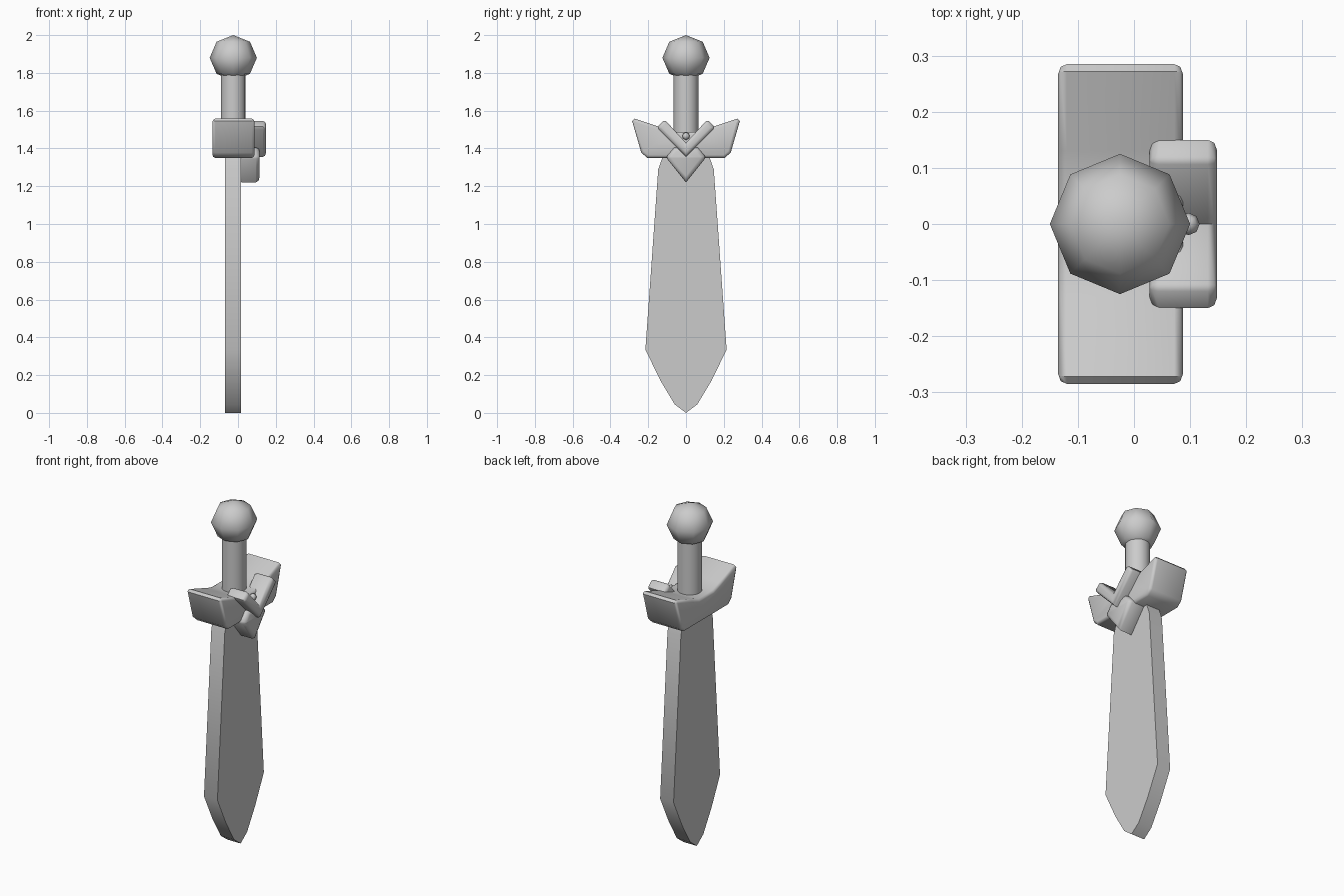
import bpy, bmesh, math

if "Cube" in bpy.data.objects:
    bpy.data.objects.remove(bpy.data.objects["Cube"])

CX = -0.025  # axis of blade and grip


def finish(ob, angle=50):
    bpy.ops.object.select_all(action='DESELECT')
    ob.select_set(True)
    bpy.context.view_layer.objects.active = ob
    bpy.ops.object.shade_smooth_by_angle(angle=math.radians(angle))


def slab(name, half, x0, x1, bevel=0.0):
    """Mirror a half profile (y, z) across y = 0, extrude along x, round the rims."""
    pts = half + [(-y, z) for y, z in reversed(half) if y > 0]
    bm = bmesh.new()
    face = bm.faces.new([bm.verts.new((x0, y, z)) for y, z in pts])
    ext = bmesh.ops.extrude_face_region(bm, geom=[face])
    for v in ext['geom']:
        if isinstance(v, bmesh.types.BMVert):
            v.co.x = x1
    bmesh.ops.recalc_face_normals(bm, faces=bm.faces[:])
    if bevel:
        rims = [e for e in bm.edges if abs(e.verts[0].co.x - e.verts[1].co.x) < 1e-5]
        bmesh.ops.bevel(bm, geom=rims, offset=bevel, segments=2, profile=0.5,
                        affect='EDGES', clamp_overlap=True)
    me = bpy.data.meshes.new(name)
    bm.to_mesh(me)
    bm.free()
    ob = bpy.data.objects.new(name, me)
    bpy.context.collection.objects.link(ob)
    finish(ob)
    return ob


# Broad blade with leaf-shaped tip
slab("blade", [(0, 0), (0.06, 0.045), (0.135, 0.17), (0.215, 0.335),
               (0.147, 1.29), (0.115, 1.38), (0, 1.40)], -0.07, 0.017)

# Winged cross guard
slab("guard", [(0, 1.35), (0.205, 1.35), (0.237, 1.378), (0.285, 1.545),
               (0.272, 1.558), (0.13, 1.51), (0.065, 1.488), (0, 1.488)],
     -0.135, 0.087, 0.04)

# Chevron ornament on the guard
slab("chevron", [(0, 1.355), (0.145, 1.50), (0.15, 1.515), (0.12, 1.545),
                 (0.106, 1.545), (0, 1.43)], 0.028, 0.148, 0.022)

# Pointed ornament below the chevron
slab("lower_point", [(0, 1.22), (0.1, 1.345), (0.1, 1.36), (0.062, 1.405),
                     (0, 1.405)], 0.0, 0.115, 0.025)

# Small stud above the chevron
bpy.ops.mesh.primitive_uv_sphere_add(segments=8, ring_count=4, radius=0.02,
                                     location=(0.097, 0, 1.465))
bpy.context.object.name = "stud"
finish(bpy.context.object, 60)

# Grip
bpy.ops.mesh.primitive_cylinder_add(vertices=16, radius=0.066, depth=0.40,
                                    location=(CX, 0, 1.62))
bpy.context.object.name = "grip"
finish(bpy.context.object)

# Low-poly pommel
bpy.ops.mesh.primitive_uv_sphere_add(segments=8, ring_count=4, radius=0.125,
                                     location=(CX, 0, 1.88))
bpy.context.object.name = "pommel"
bpy.context.object.scale.z = 0.96
finish(bpy.context.object, 60)
